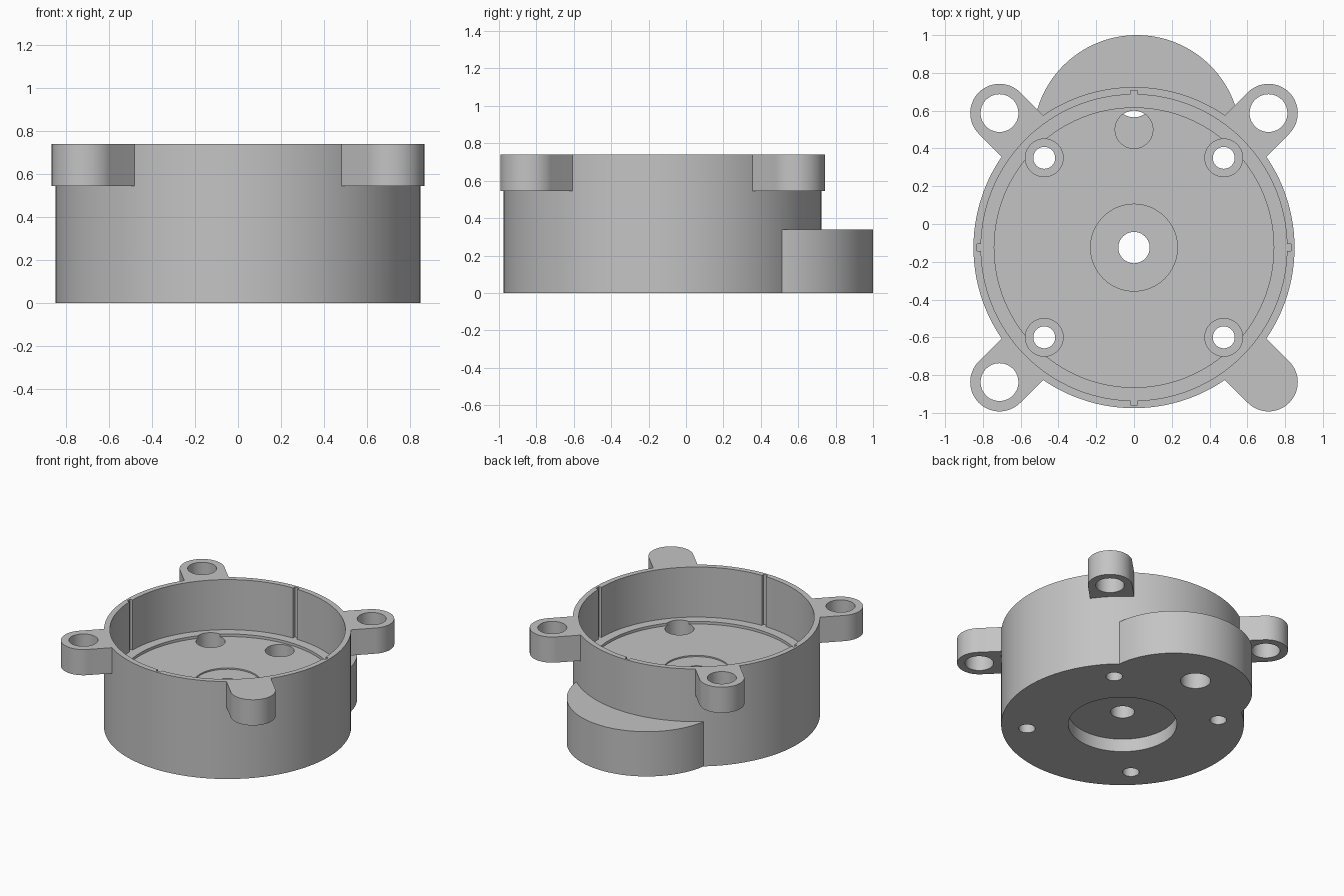
import bpy
import math
from mathutils import Matrix

old = bpy.data.objects.get("Cube")
if old:
    bpy.data.objects.remove(old, do_unlink=True)

CY = -0.125            # housing axis
HEIGHT, FLOOR, LEDGE = 0.74, 0.34, 0.36
ABOVE, BELOW = 0.9, -0.1


def cylinder(name, x, y, r, z0, z1, sides=64):
    bpy.ops.mesh.primitive_cylinder_add(
        vertices=sides, radius=r, depth=z1 - z0, location=(x, y, (z0 + z1) / 2))
    ob = bpy.context.object
    ob.name = name
    return ob


def radial_box(name, angle, r0, r1, width, z0, z1):
    """Box running outward from the housing axis."""
    bpy.ops.mesh.primitive_cube_add(size=1)
    ob = bpy.context.object
    ob.name = name
    ob.data.transform(Matrix.Translation(((r0 + r1) / 2, 0, (z0 + z1) / 2))
                      @ Matrix.Diagonal((r1 - r0, width, z1 - z0, 1)))
    ob.data.transform(Matrix.Translation((0, CY, 0)) @ Matrix.Rotation(angle, 4, 'Z'))
    return ob


def combine(target, tool, operation):
    mod = target.modifiers.new(operation.title(), 'BOOLEAN')
    mod.operation = operation
    mod.solver = 'EXACT'
    mod.object = tool
    bpy.context.view_layer.update()
    bpy.context.view_layer.objects.active = target
    bpy.ops.object.modifier_apply(modifier=mod.name)
    bpy.data.objects.remove(tool, do_unlink=True)


# Solid housing with the rear bulge
housing = cylinder("housing", 0, CY, 0.85, 0, HEIGHT, 128)
combine(housing, cylinder("rear_bulge", 0.015, 0.45, 0.55, 0, FLOOR, 128), 'UNION')

# Four mounting ears around the rim
diagonals = [math.radians(45 + 90 * i) for i in range(4)]
EAR_R, EAR_Z = 1.007, 0.545
ears = [(EAR_R * math.cos(a), CY + EAR_R * math.sin(a)) for a in diagonals]
for a, (x, y) in zip(diagonals, ears):
    ear = cylinder("ear", x, y, 0.155, EAR_Z, HEIGHT)
    combine(ear, radial_box("ear_arm", a, 0.75, EAR_R, 0.31, EAR_Z, HEIGHT), 'UNION')
    combine(housing, ear, 'UNION')

# Well, stepped floor and central bore
cuts = [
    cylinder("well", 0, CY, 0.81, LEDGE, ABOVE, 128),
    cylinder("floor_recess", 0, CY, 0.74, FLOOR, 0.5, 128),
    cylinder("hub_recess", 0, CY, 0.23, FLOOR - 0.01, 0.5),
    cylinder("shaft_hole", 0, CY, 0.083, BELOW, 0.5),
    cylinder("base_socket", 0, CY, 0.38, BELOW, 0.1, 96),
    # Offset passage through the floor into the bulge
    cylinder("port_top", 0, 0.5, 0.1, 0.14, 0.5),
    cylinder("port_bottom", 0, 0.67, 0.105, BELOW, 0.2),
]

# Counterbored screw holes, ear holes and rim keyways
for a, (x, y) in zip(diagonals, ears):
    sx, sy = 0.672 * math.cos(a), CY + 0.672 * math.sin(a)
    cuts.append(cylinder("screw_seat", sx, sy, 0.1, 0.17, 0.5))
    cuts.append(cylinder("screw_hole", sx, sy, 0.058, BELOW, 0.5, 48))
    cuts.append(cylinder("ear_hole", x, y, 0.1, 0.4, ABOVE))
    cuts.append(radial_box("keyway", a - math.pi / 4, 0.78, 0.832, 0.036, LEDGE, ABOVE))
for tool in cuts:
    combine(housing, tool, 'DIFFERENCE')

# Single grey finish
grey = bpy.data.materials.new("plain_grey")
grey.use_nodes = True
colour = (0.55, 0.55, 0.55, 1)
grey.diffuse_color = colour
grey.node_tree.nodes["Principled BSDF"].inputs["Base Color"].default_value = colour
housing.data.materials.clear()
housing.data.materials.append(grey)
for poly in housing.data.polygons:
    poly.material_index = 0

bpy.ops.object.select_all(action='DESELECT')
housing.select_set(True)
bpy.context.view_layer.objects.active = housing
bpy.ops.object.shade_smooth_by_angle(angle=math.radians(30))
